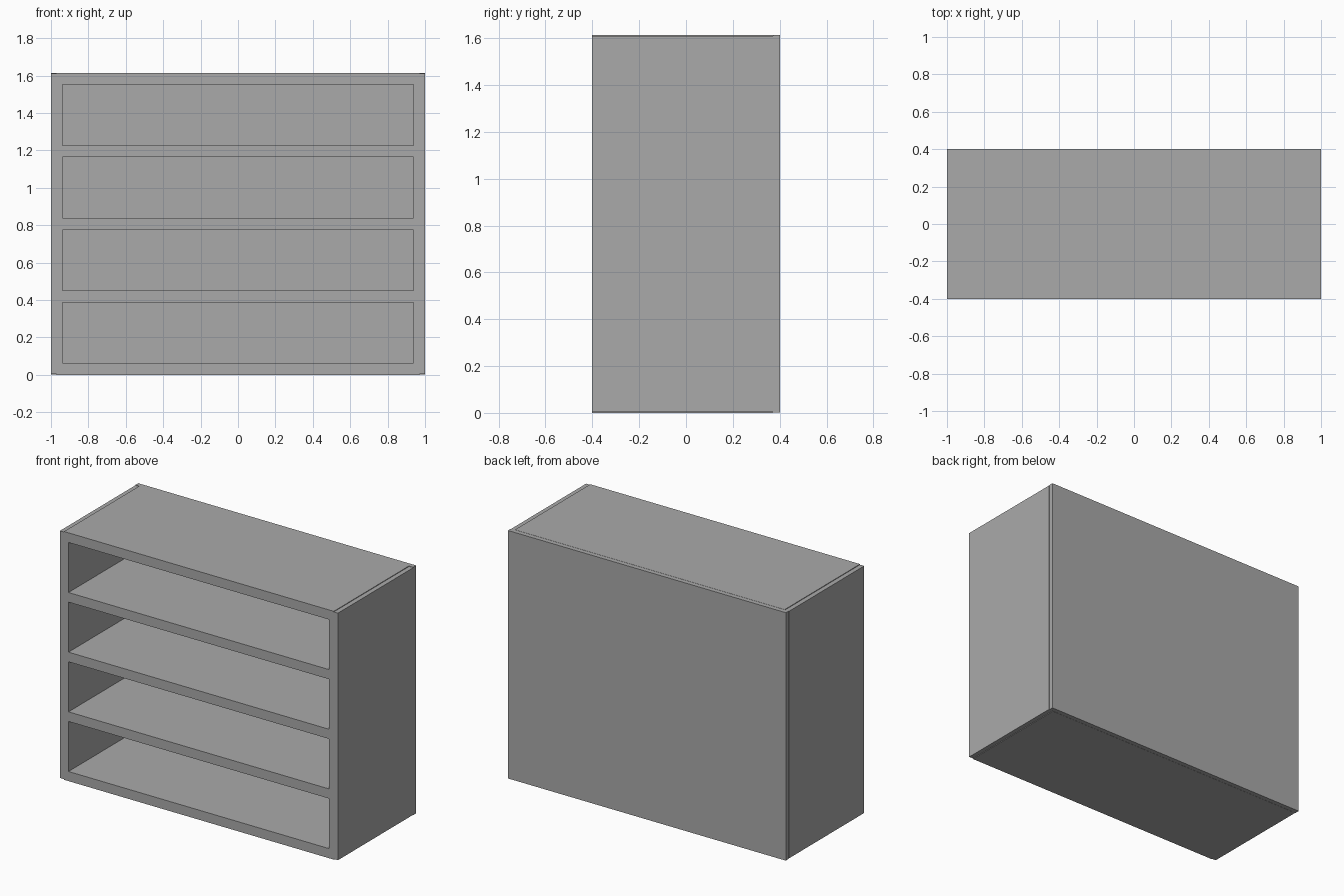
import bpy
import bmesh
from mathutils import Vector

cube = bpy.data.objects.get("Cube")
if cube:
    bpy.data.objects.remove(cube, do_unlink=True)

# Overall size, board thickness and the tiny step between joined panels
W, D, H = 1.0, 0.402, 1.614
T = 0.0625
LAP = 0.03
STEP = 0.004
BAYS = 4

grey = bpy.data.materials.new("plain grey")
grey.use_nodes = True
colour = (0.4, 0.4, 0.4, 1)
grey.diffuse_color = colour
grey.node_tree.nodes["Principled BSDF"].inputs["Base Color"].default_value = colour


def board(name, low, high):
    """Axis-aligned board between two opposite corners."""
    low, high = Vector(low), Vector(high)
    mesh = bpy.data.meshes.new(name)
    bm = bmesh.new()
    bmesh.ops.create_cube(bm, size=1)
    for v in bm.verts:
        v.co = (low + high) / 2 + v.co * (high - low)
    bm.to_mesh(mesh)
    bm.free()
    mesh.materials.append(grey)
    obj = bpy.data.objects.new(name, mesh)
    bpy.context.collection.objects.link(obj)
    return obj


# Side panels, a hair shorter than the top and bottom boards
for name, s in (("left_side", 1), ("right_side", -1)):
    xs = sorted((s * W, s * (W - T)))
    board(name, (xs[0], -D, STEP), (xs[1], D - LAP, H - STEP))

# Bottom, three shelves and top, evenly spaced
pitch = (H - T) / BAYS
names = ["bottom", "lower_shelf", "middle_shelf", "upper_shelf", "top"]
for i, name in enumerate(names):
    outer = name in ("bottom", "top")
    x = W - (LAP if outer else T)
    y = D - (LAP if outer else T)
    board(name, (-x, -D, i * pitch), (x, y, i * pitch + T))

# Back panel closing the case, with an inner lip set between the sides
board("back_panel", (-W + 0.001, D - LAP, 0.001), (W - 0.001, D, H - 0.001))
board("back_lip", (-W + T, D - T, T), (W - T, D - LAP, H - T))
